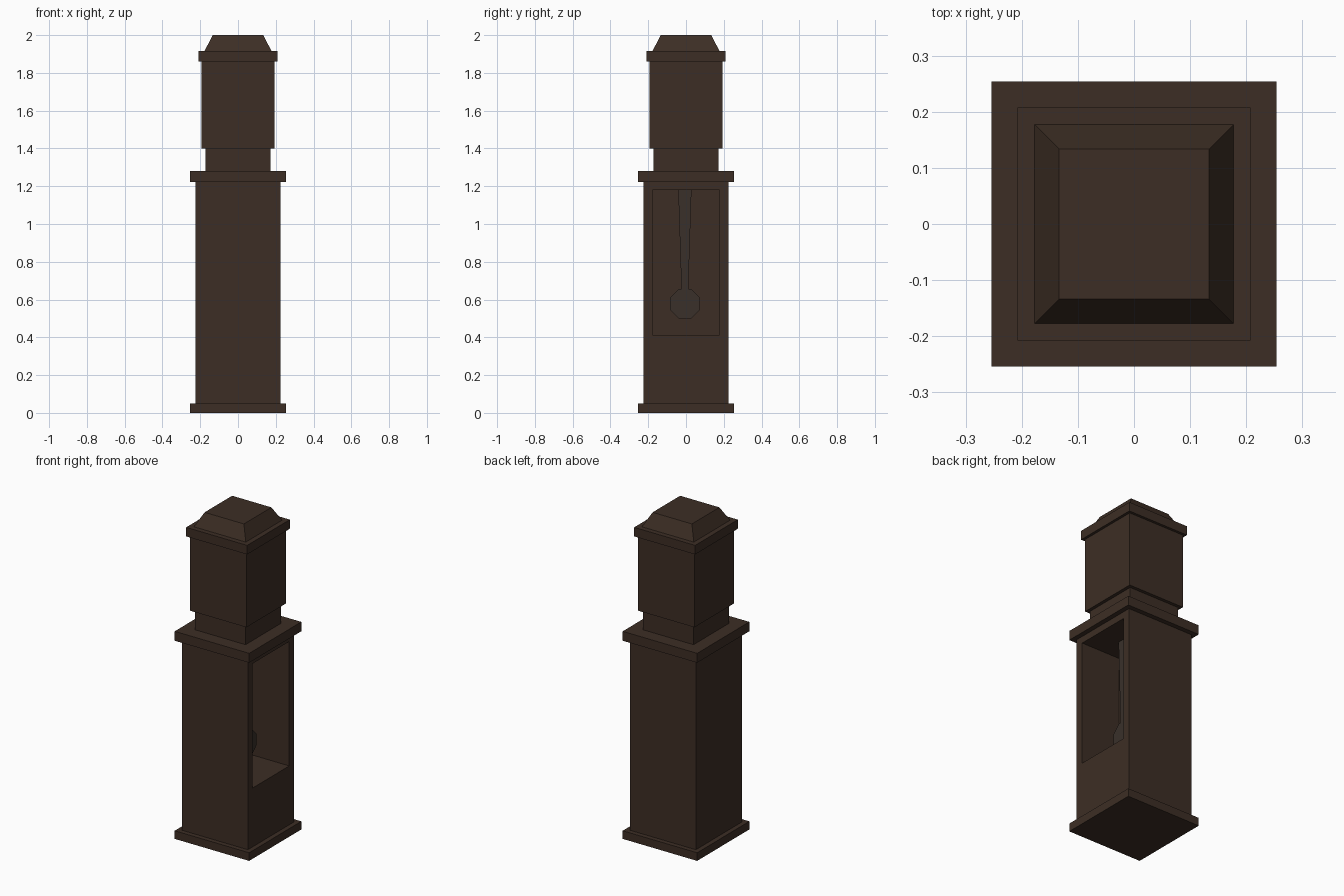
import bpy, bmesh, math

if "Cube" in bpy.data.objects:
    bpy.data.objects.remove(bpy.data.objects["Cube"])

def material(name, rgb):
    m = bpy.data.materials.new(name)
    m.diffuse_color = (*rgb, 1)
    m.use_nodes = True
    m.node_tree.nodes["Principled BSDF"].inputs["Base Color"].default_value = m.diffuse_color
    return m

wood = material("dark_wood", (0.046, 0.027, 0.018))
metal = material("dull_metal", (0.041, 0.030, 0.023))

def finish(name, bm, mat):
    bmesh.ops.recalc_face_normals(bm, faces=bm.faces)
    me = bpy.data.meshes.new(name)
    bm.to_mesh(me)
    bm.free()
    ob = bpy.data.objects.new(name, me)
    me.materials.append(mat)
    bpy.context.collection.objects.link(ob)
    return ob

def block(name, half, z0, z1, top=None):
    """Square block, optionally tapered to a smaller top."""
    bm = bmesh.new()
    bmesh.ops.create_cube(bm, size=2)
    for v in bm.verts:
        h = half if v.co.z < 0 or top is None else top
        v.co = (v.co.x * h, v.co.y * h, z0 if v.co.z < 0 else z1)
    return finish(name, bm, wood)

# Stacked case parts
block("base_plinth", 0.254, 0.0, 0.05)
block("trunk_cornice", 0.254, 1.222, 1.28)
block("neck", 0.172, 1.28, 1.40)
block("hood", 0.192, 1.40, 1.86)
block("hood_cornice", 0.208, 1.86, 1.916)
block("roof", 0.177, 1.916, 2.0, top=0.134)

# Trunk with a deep window niche sunk into the +x side
W, NY, NZ0, NZ1, DEPTH = 0.225, 0.178, 0.413, 1.18, 0.266
bm = bmesh.new()
bmesh.ops.create_cube(bm, size=2)
for v in bm.verts:
    v.co = (v.co.x * W, v.co.y * W, 0.05 if v.co.z < 0 else 1.222)
bm.normal_update()
side = max(bm.faces, key=lambda f: f.normal.x)
bmesh.ops.inset_individual(bm, faces=[side], thickness=0.03)
zm = 0.6
for v in side.verts:
    v.co = (W, math.copysign(NY, v.co.y), NZ0 if v.co.z < zm else NZ1)
ext = bmesh.ops.extrude_discrete_faces(bm, faces=[side])
bmesh.ops.translate(bm, verts=list(ext["faces"][0].verts), vec=(-DEPTH, 0, 0))
finish("trunk", bm, wood)

# Pendulum: tapered rod and eight-sided bob, hanging in the niche
PX, PY, T = 0.065, -0.006, 0.012

def plate(name, outline):
    bm = bmesh.new()
    f = bm.faces.new([bm.verts.new((PX - T, PY + y, z)) for y, z in outline])
    g = bmesh.ops.extrude_face_region(bm, geom=[f])
    bmesh.ops.translate(bm, vec=(2 * T, 0, 0),
                        verts=[e for e in g["geom"] if isinstance(e, bmesh.types.BMVert)])
    return finish(name, bm, metal)

plate("pendulum_rod", [(-0.018, 0.65), (0.018, 0.65), (0.035, 1.18), (-0.035, 1.18)])
R = 0.085
plate("pendulum_bob", [(R * math.cos(math.pi * (i + .5) / 4),
                        0.578 + R * math.sin(math.pi * (i + .5) / 4)) for i in range(8)])
